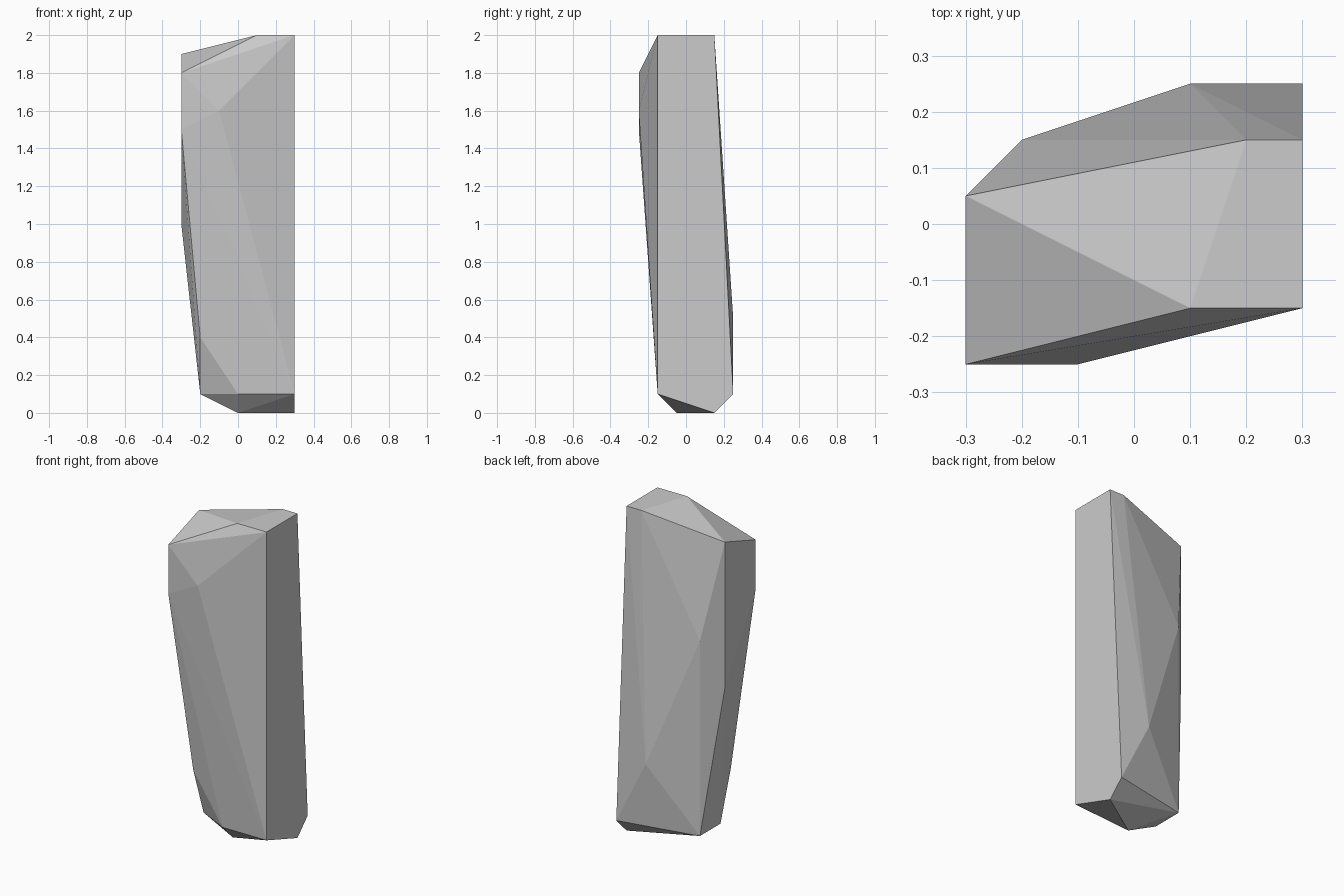
import bpy, bmesh

if "Cube" in bpy.data.objects:
    bpy.data.objects.remove(bpy.data.objects["Cube"])

# Corner points of the chipped stone, grouped by region
base = [(0.3, 0.15, 0), (0, -0.05, 0)]
foot = [(0.3, -0.15, 0.1), (0, -0.15, 0.1), (-0.2, -0.05, 0.1),
        (-0.2, 0.15, 0.1), (0.3, 0.25, 0.1)]
sides = [(-0.2, -0.15, 0.4), (0.1, 0.25, 0.5), (-0.3, 0.05, 1.0),
         (-0.2, 0.15, 1.3), (-0.3, -0.25, 1.5), (-0.1, -0.25, 1.6)]
crown = [(-0.3, -0.25, 1.8), (-0.3, 0.05, 1.9), (0.1, -0.15, 2),
         (0.3, -0.15, 2), (0.3, 0.15, 2), (0.2, 0.15, 2)]

# Wrap the corners in a convex faceted skin
bm = bmesh.new()
for p in base + foot + sides + crown:
    bm.verts.new(p)
bmesh.ops.convex_hull(bm, input=bm.verts[:])
bmesh.ops.dissolve_limit(bm, angle_limit=0.001, verts=bm.verts[:], edges=bm.edges[:])
bmesh.ops.recalc_face_normals(bm, faces=bm.faces[:])

mesh = bpy.data.meshes.new("rock_pillar")
bm.to_mesh(mesh)
bm.free()
bpy.context.collection.objects.link(bpy.data.objects.new("rock_pillar", mesh))
